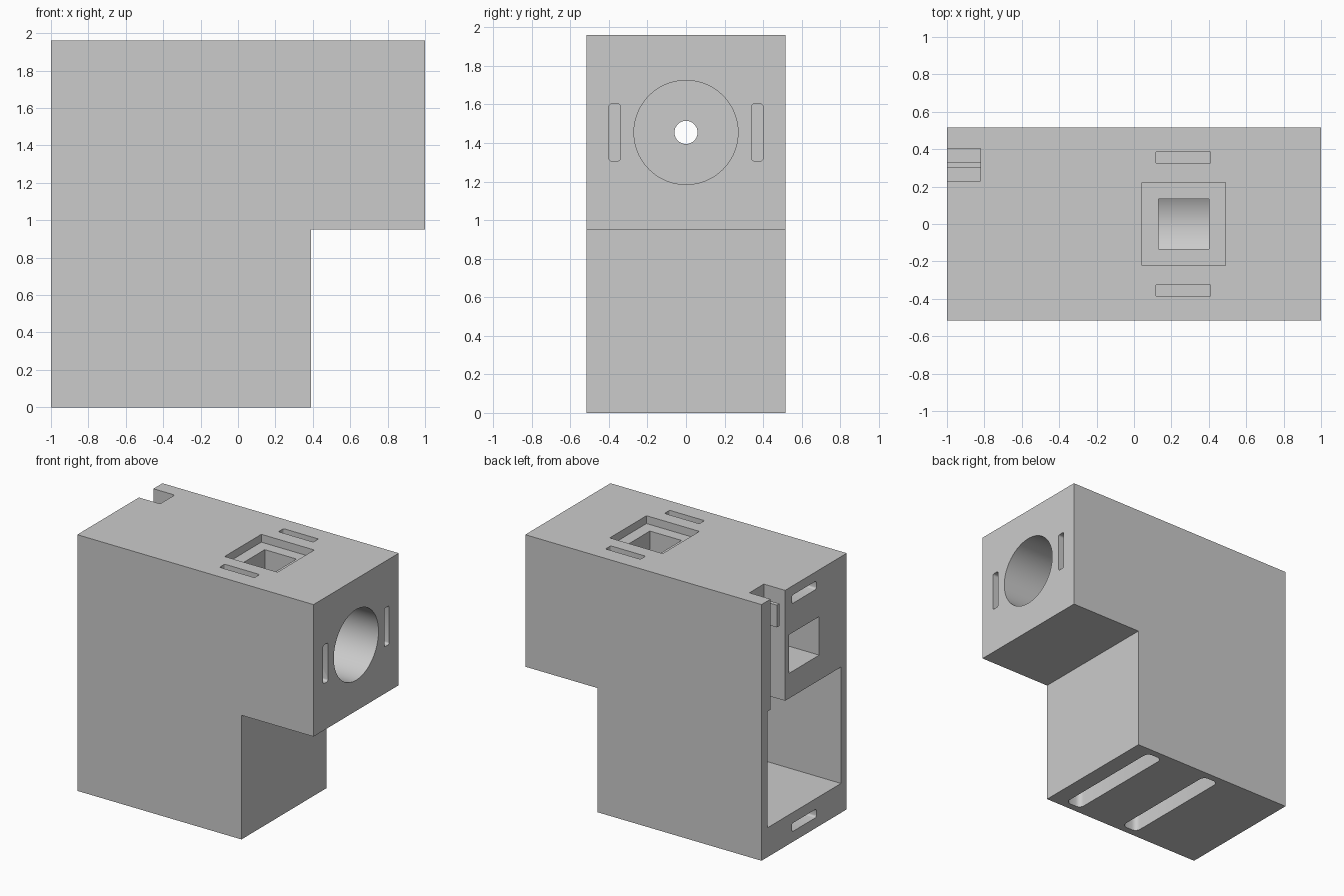
import bpy, bmesh, math
from mathutils import Matrix, Vector

if "Cube" in bpy.data.objects:
    bpy.data.objects.remove(bpy.data.objects["Cube"])

grey = bpy.data.materials.new("housing_grey")
grey.diffuse_color = (0.6, 0.6, 0.6, 1)
grey.use_nodes = True
grey.node_tree.nodes["Principled BSDF"].inputs["Base Color"].default_value = grey.diffuse_color


def finish(name, bm):
    """Turn a bmesh into a named object."""
    bmesh.ops.recalc_face_normals(bm, faces=bm.faces)
    mesh = bpy.data.meshes.new(name)
    bm.to_mesh(mesh)
    bm.free()
    mesh.materials.append(grey)
    ob = bpy.data.objects.new(name, mesh)
    bpy.context.collection.objects.link(ob)
    return ob


def box(name, x, y, z, round_axis=None, radius=0.015):
    """Box from ranges; edges along round_axis may be rounded."""
    lo, hi = Vector((x[0], y[0], z[0])), Vector((x[1], y[1], z[1]))
    bm = bmesh.new()
    bmesh.ops.create_cube(bm, size=1)
    for v in bm.verts:
        v.co = Vector([(lo[i] + hi[i]) / 2 + v.co[i] * (hi[i] - lo[i]) for i in range(3)])
    if round_axis is not None:
        edges = [e for e in bm.edges
                 if abs((e.verts[0].co - e.verts[1].co).normalized()[round_axis]) > 0.9]
        bmesh.ops.bevel(bm, geom=edges, offset=radius, segments=4,
                        profile=0.5, affect='EDGES')
    return finish(name, bm)


def rod(name, x0, x1, z, r, sides):
    """Cylinder along x."""
    bm = bmesh.new()
    m = Matrix.Translation(((x0 + x1) / 2, 0, z)) @ Matrix.Rotation(math.pi / 2, 4, 'Y')
    bmesh.ops.create_cone(bm, cap_ends=True, segments=sides, radius1=r, radius2=r,
                          depth=x1 - x0, matrix=m)
    return finish(name, bm)


# L-shaped housing block
W, H, ZB = 0.515, 1.96, 1.455
bm = bmesh.new()
profile = [(-1, 0), (0.39, 0), (0.39, 0.95), (1, 0.95), (1, H), (-1, H)]
face = bm.faces.new([bm.verts.new((x, -W, z)) for x, z in profile])
ext = bmesh.ops.extrude_face_region(bm, geom=[face])
bmesh.ops.translate(bm, vec=(0, 2 * W, 0),
                    verts=[g for g in ext["geom"] if isinstance(g, bmesh.types.BMVert)])
housing = finish("housing", bm)

D = 0.15  # depth of the blind slots
cutters = [
    # large cavity and cable channel in the left side
    box("cavity_cut", (-1.1, 0.3), (-0.445, 0.445), (0.225, 1.115)),
    box("channel_cut", (-1.1, -0.82), (0.23, 0.405), (1.05, 2.1)),
    # round bore, rectangular pocket and the small hole joining them
    rod("bore_cut", 0.0, 1.1, ZB, 0.27, 96),
    box("pocket_cut", (-1.1, -0.5), (-0.182, 0.182), (1.307, 1.602)),
    rod("small_hole_cut", -0.7, 0.2, ZB, 0.06, 48),
    # stepped window in the top
    box("window_recess_cut", (0.042, 0.49), (-0.222, 0.222), (H - 0.06, 2.1)),
    box("window_cut", (0.132, 0.4), (-0.135, 0.135), (ZB, 2.05)),
]
# paired tab slots on the right and the top
for s in (-1, 1):
    a, b = sorted((s * 0.34, s * 0.40))
    cutters.append(box("right_slot_cut", (1 - D, 1.1), (a, b), (1.307, 1.603), 0))
    a, b = sorted((s * 0.325, s * 0.387))
    cutters.append(box("top_slot_cut", (0.115, 0.41), (a, b), (H - D, 2.1), 2, 0.008))
# tab slots on the left side
for z in (0.112, 1.857):
    cutters.append(box("left_slot_cut", (-1.1, -1 + D), (-0.148, 0.148),
                       (z - 0.032, z + 0.032), 0))
# long slots underneath
for x in (-0.34, 0.19):
    cutters.append(box("base_slot_cut", (x - 0.067, x + 0.067), (-0.46, 0.46),
                       (-0.1, D), 2, 0.04))

# cut everything, bake the result and drop the cutters
for c in cutters:
    m = housing.modifiers.new(c.name, 'BOOLEAN')
    m.object, m.operation, m.solver = c, 'DIFFERENCE', 'EXACT'
dg = bpy.context.evaluated_depsgraph_get()
baked = bpy.data.meshes.new_from_object(housing.evaluated_get(dg))
housing.modifiers.clear()
housing.data = baked
baked.materials.clear()
baked.materials.append(grey)
for c in cutters:
    bpy.data.objects.remove(c)

# thin cable cleat standing in the channel
box("cable_cleat", (-1.001, -0.8), (0.30, 0.33), (1.715, 1.885))

# smooth the round bores, keep edges crisp
bpy.ops.object.select_all(action='DESELECT')
housing.select_set(True)
bpy.context.view_layer.objects.active = housing
bpy.ops.object.shade_smooth_by_angle(angle=math.radians(25))
